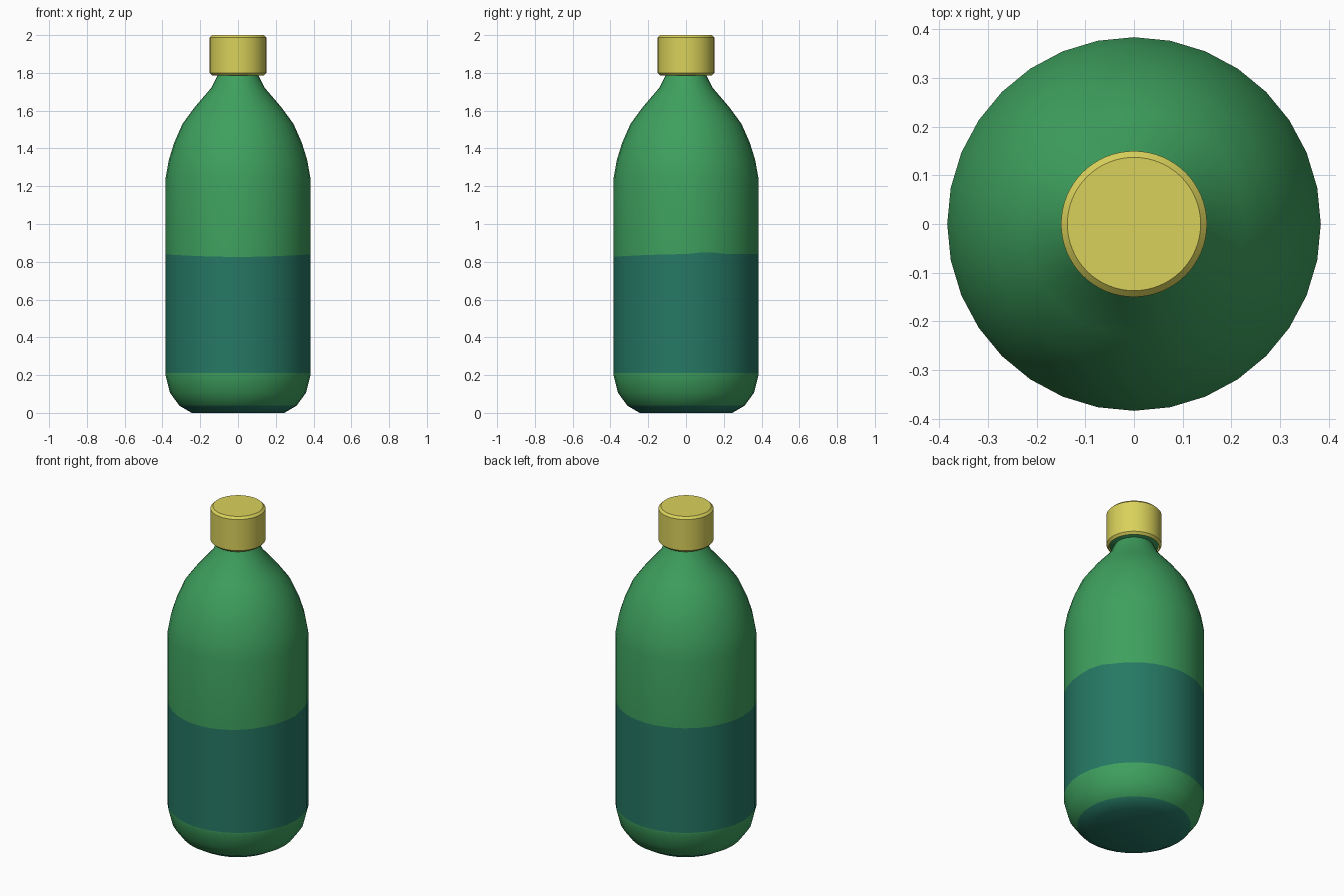
import bpy, bmesh, math

if "Cube" in bpy.data.objects:
    bpy.data.objects.remove(bpy.data.objects["Cube"])


def material(name, rgb):
    m = bpy.data.materials.new(name)
    m.diffuse_color = (*rgb, 1)
    m.use_nodes = True
    m.node_tree.nodes["Principled BSDF"].inputs["Base Color"].default_value = m.diffuse_color
    return m


green = material("green glass", (0.048, 0.352, 0.112))
teal = material("teal label", (0.019, 0.188, 0.127))
yellow = material("yellow cap", (0.70, 0.64, 0.105))


def lathe(name, profile, sides, mats, bands=(), height=None, angle=40):
    """Spin (radius, z) points; bands lists profile segments using material 1."""
    bm = bmesh.new()
    rings = []
    for i, (r, z) in enumerate(profile):
        ring = []
        for k in range(sides):
            a = 2 * math.pi * k / sides
            zz = z + (height(i, a) if height else 0)
            ring.append(bm.verts.new((r * math.cos(a), r * math.sin(a), zz)))
        rings.append(ring)
    for i in range(len(rings) - 1):
        lo, hi = rings[i], rings[i + 1]
        for k in range(sides):
            n = (k + 1) % sides
            f = bm.faces.new((lo[k], lo[n], hi[n], hi[k]))
            f.material_index = 1 if i in bands else 0
    base = bm.faces.new(rings[0][::-1])
    base.material_index = 1 if 0 in bands else 0
    bm.faces.new(rings[-1])
    me = bpy.data.meshes.new(name)
    bm.to_mesh(me)
    bm.free()
    for m in mats:
        me.materials.append(m)
    ob = bpy.data.objects.new(name, me)
    bpy.context.collection.objects.link(ob)
    bpy.context.view_layer.objects.active = ob
    ob.select_set(True)
    bpy.ops.object.shade_smooth_by_angle(angle=math.radians(angle))
    ob.select_set(False)
    return ob


# Bottle: teal base, green foot, teal label band, green shoulder and neck flange
body = [(0.245, 0), (0.31, 0.038), (0.36, 0.106), (0.384, 0.2), (0.384, 0.21),
        (0.384, 0.84), (0.384, 1.24), (0.366, 1.34), (0.338, 1.43),
        (0.294, 1.53), (0.228, 1.62), (0.142, 1.72), (0.108, 1.787),
        (0.135, 1.795)]


def label_edge(i, a):
    """Slightly uneven upper edge of the label."""
    if i != 5:
        return 0
    dip = -0.014 * max(0, -math.sin(a)) ** 2
    bump = 0.012 * math.exp(-((a - 0.3) / 0.18) ** 2)
    return dip + bump


lathe("bottle", body, 32, [green, teal], bands=(0, 4), height=label_edge)

# Screw cap with small bevels at both rims
cap = [(0.137, 1.787), (0.15, 1.8), (0.15, 1.987), (0.137, 2.0)]
cap_ob = lathe("cap", cap, 64, [yellow], angle=30)

# Open the underside of the cap so that the neck flange shows inside its rim
bm = bmesh.new()
bm.from_mesh(cap_ob.data)
bm.faces.ensure_lookup_table()
under = min(bm.faces, key=lambda f: f.calc_center_median().z)
bmesh.ops.delete(bm, geom=[under], context='FACES_ONLY')
bm.to_mesh(cap_ob.data)
bm.free()
